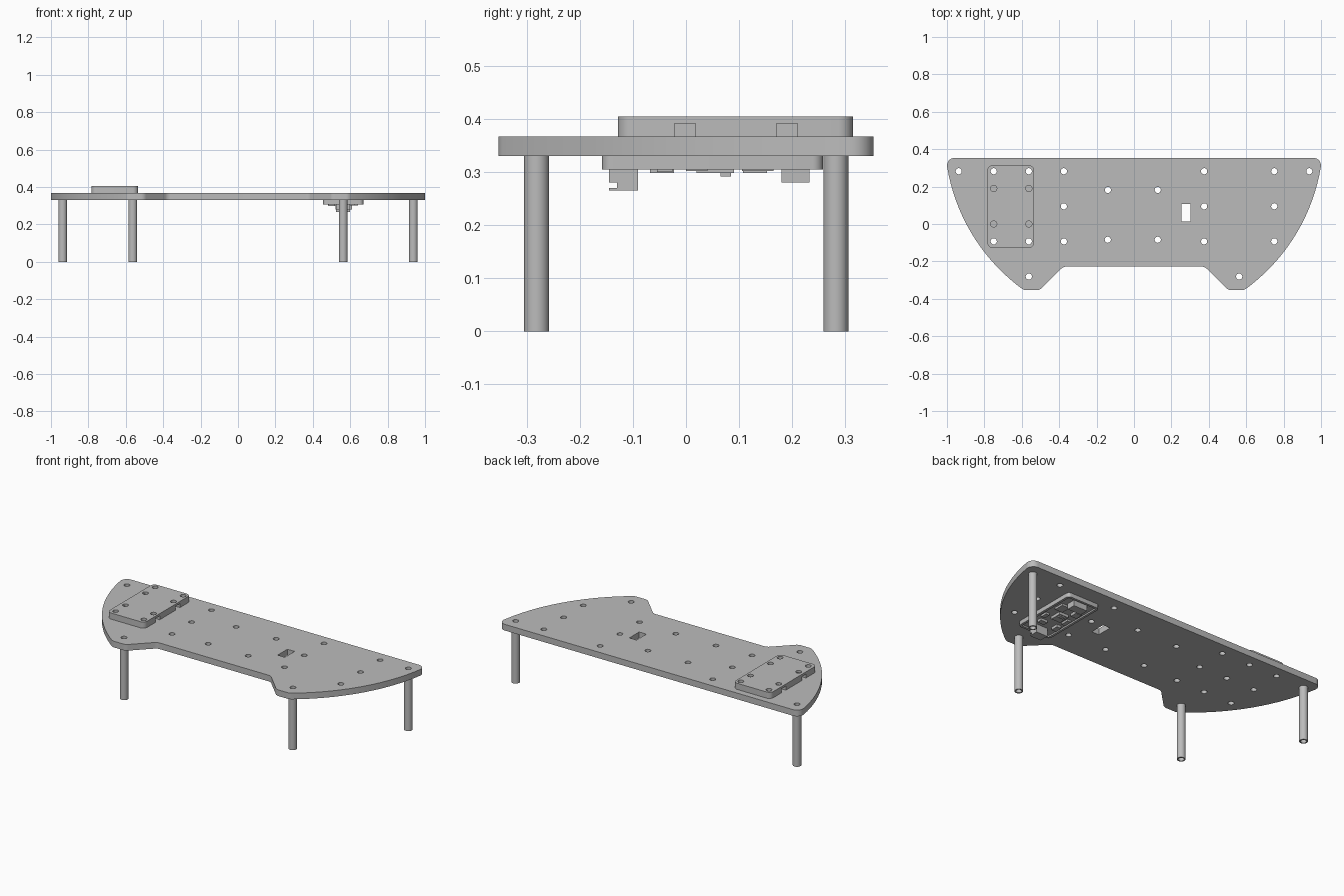
import bpy, bmesh, math
from mathutils import Vector

cube = bpy.data.objects.get("Cube")
if cube:
    bpy.data.objects.remove(cube)

grey = bpy.data.materials.new("plain_grey")
grey.use_nodes = True
grey.diffuse_color = (0.5, 0.5, 0.5, 1)
grey.node_tree.nodes["Principled BSDF"].inputs["Base Color"].default_value = (0.5, 0.5, 0.5, 1)


def circle(x, y, r, n=24):
    return [(x + r * math.cos(math.tau * i / n), y + r * math.sin(math.tau * i / n)) for i in range(n)]


def fillet(corners, steps=8):
    """Round each (x, y, radius) corner of a closed outline."""
    out = []
    for i, (x, y, r) in enumerate(corners):
        p = Vector((x, y))
        if not r:
            out.append((x, y))
            continue
        a = (Vector(corners[i - 1][:2]) - p).normalized()
        b = (Vector(corners[(i + 1) % len(corners)][:2]) - p).normalized()
        half = a.angle(b) / 2
        centre = p + (a + b).normalized() * (r / math.sin(half))
        start = p + a * (r / math.tan(half)) - centre
        end = p + b * (r / math.tan(half)) - centre
        a0 = math.atan2(start.y, start.x)
        turn = math.atan2(end.y, end.x) - a0
        turn = (turn + math.pi) % math.tau - math.pi
        for k in range(steps + 1):
            t = a0 + turn * k / steps
            out.append((centre.x + r * math.cos(t), centre.y + r * math.sin(t)))
    return out


def rounded_rect(x0, x1, y0, y1, r):
    return fillet([(x0, y0, r), (x1, y0, r), (x1, y1, r), (x0, y1, r)])


def finish(name, mesh):
    obj = bpy.data.objects.new(name, mesh)
    bpy.context.collection.objects.link(obj)
    mesh.materials.clear()
    mesh.materials.append(grey)
    return obj


def smooth(obj):
    bpy.ops.object.select_all(action='DESELECT')
    obj.select_set(True)
    bpy.context.view_layer.objects.active = obj
    bpy.ops.object.shade_smooth_by_angle(angle=math.radians(25))


def slab(name, loops, z0, z1):
    """Extrude an outline, with further loops as through holes."""
    curve = bpy.data.curves.new(name, 'CURVE')
    curve.dimensions = '2D'
    curve.fill_mode = 'BOTH'
    curve.extrude = (z1 - z0) / 2
    for loop in loops:
        spline = curve.splines.new('POLY')
        spline.points.add(len(loop) - 1)
        for point, (x, y) in zip(spline.points, loop):
            point.co = (x, y, 0, 1)
        spline.use_cyclic_u = True
    temp = bpy.data.objects.new("temp", curve)
    bpy.context.collection.objects.link(temp)
    deps = bpy.context.evaluated_depsgraph_get()
    mesh = bpy.data.meshes.new_from_object(temp.evaluated_get(deps))
    bpy.data.objects.remove(temp)
    bm = bmesh.new()
    bm.from_mesh(mesh)
    bmesh.ops.remove_doubles(bm, verts=bm.verts, dist=1e-5)
    bmesh.ops.translate(bm, verts=bm.verts, vec=(0, 0, (z0 + z1) / 2))
    bmesh.ops.recalc_face_normals(bm, faces=bm.faces)
    bm.to_mesh(mesh)
    bm.free()
    mesh.name = name
    obj = finish(name, mesh)
    smooth(obj)
    return obj


def box(name, x0, x1, y0, y1, z0, z1):
    bm = bmesh.new()
    bmesh.ops.create_cube(bm, size=1)
    for v in bm.verts:
        v.co = ((x0 + x1) / 2 + v.co.x * (x1 - x0), (y0 + y1) / 2 + v.co.y * (y1 - y0),
                (z0 + z1) / 2 + v.co.z * (z1 - z0))
    mesh = bpy.data.meshes.new(name)
    bm.to_mesh(mesh)
    bm.free()
    return finish(name, mesh)


# Shared levels and hole grid
BOTTOM, TOP, HOLE = 0.33, 0.367, 0.0165
ROWS = [0.282, 0.0945, -0.093]
leg_spots = [(s * x, y) for s in (-1, 1) for x, y in ((0.9375, 0.282), (0.5625, -0.281))]

# Table plate: bowed sides, rounded corners, recessed front edge
arc_y, arc_r = 0.47, 1.0124
a0, a1 = math.asin((0.353 - arc_y) / arc_r), math.asin((-0.353 - arc_y) / arc_r)
half = []
SEG = 18
for i in range(SEG + 1):
    a = a0 + (a1 - a0) * i / SEG
    half.append((arc_r * math.cos(a), arc_y + arc_r * math.sin(a), 0.04 if i in (0, SEG) else 0))
half += [(0.503, -0.353, 0.04), (0.378, -0.228, 0.04)]
outline = fillet(half + [(-x, y, r) for x, y, r in reversed(half)])
spots = leg_spots + [(x, y) for x in (-0.75, -0.5625, -0.375, 0.375, 0.75) for y in ROWS]
spots += [(x, y) for x in (-0.14, 0.127) for y in (0.182, -0.084)]
slot = [(0.255, 0.013), (0.303, 0.013), (0.303, 0.106), (0.255, 0.106)]
slab("table_plate", [outline, slot] + [circle(x, y, HOLE) for x, y in spots], BOTTOM, TOP)

# Hollow legs
for x, y in leg_spots:
    side = "left" if x > 0 else "right"
    end = "back" if y > 0 else "front"
    slab(f"{end}_{side}_leg", [circle(x, y, 0.0235, 32), circle(x, y, HOLE)], 0, BOTTOM)

# Raised mounting block with side pockets
cover_holes = [(x, y) for x in (-0.75, -0.5625) for y in (0.282, 0.19, 0.0, -0.093)]
block = slab("mounting_block", [rounded_rect(-0.784, -0.534, -0.128, 0.314, 0.028)]
             + [circle(x, y, HOLE) for x, y in cover_holes], TOP, 0.404)
for x0, x1 in ((-0.8, -0.73), (-0.588, -0.52)):
    for y in (0.19, -0.002):
        cutter = box("pocket_cutter", x0, x1, y - 0.02, y + 0.02, TOP - 0.01, 0.391)
        cutter.hide_render = True
        mod = block.modifiers.new("pocket", 'BOOLEAN')
        mod.operation = 'DIFFERENCE'
        mod.solver = 'EXACT'
        mod.object = cutter
        bpy.context.view_layer.objects.active = block
        bpy.ops.object.modifier_apply(modifier=mod.name)
        bpy.data.objects.remove(cutter)
smooth(block)

# Circuit tray under the plate
slab("tray_rim", [rounded_rect(0.455, 0.67, -0.158, 0.258, 0.02),
                  rounded_rect(0.469, 0.656, -0.144, 0.244, 0.01)], 0.305, BOTTOM)
BOARD = 0.314
box("circuit_board", 0.469, 0.656, -0.144, 0.244, BOARD, BOTTOM)

# Plug socket with open mouth toward the front
box("socket_body", 0.525, 0.6, -0.13, -0.09, 0.265, BOARD)
box("socket_upper_lip", 0.525, 0.6, -0.145, -0.13, 0.28, BOARD)
box("socket_lower_lip", 0.525, 0.6, -0.145, -0.13, 0.265, 0.27)
box("rear_connector", 0.52, 0.61, 0.18, 0.232, 0.28, BOARD)

# Small chips on the board: x, y, width, length, lowest level
chips = [(0.5, -0.045, 0.03, 0.045, 0.298), (0.6, -0.04, 0.045, 0.03, 0.3),
         (0.56, 0.055, 0.06, 0.07, 0.298), (0.565, 0.075, 0.03, 0.02, 0.291),
         (0.63, 0.02, 0.025, 0.04, 0.302), (0.495, 0.03, 0.025, 0.05, 0.302),
         (0.51, 0.13, 0.04, 0.045, 0.298), (0.61, 0.135, 0.05, 0.06, 0.302)]
for i, (x, y, w, l, z) in enumerate(chips):
    box(f"chip_{i + 1}", x - w / 2, x + w / 2, y - l / 2, y + l / 2, z, BOARD)
